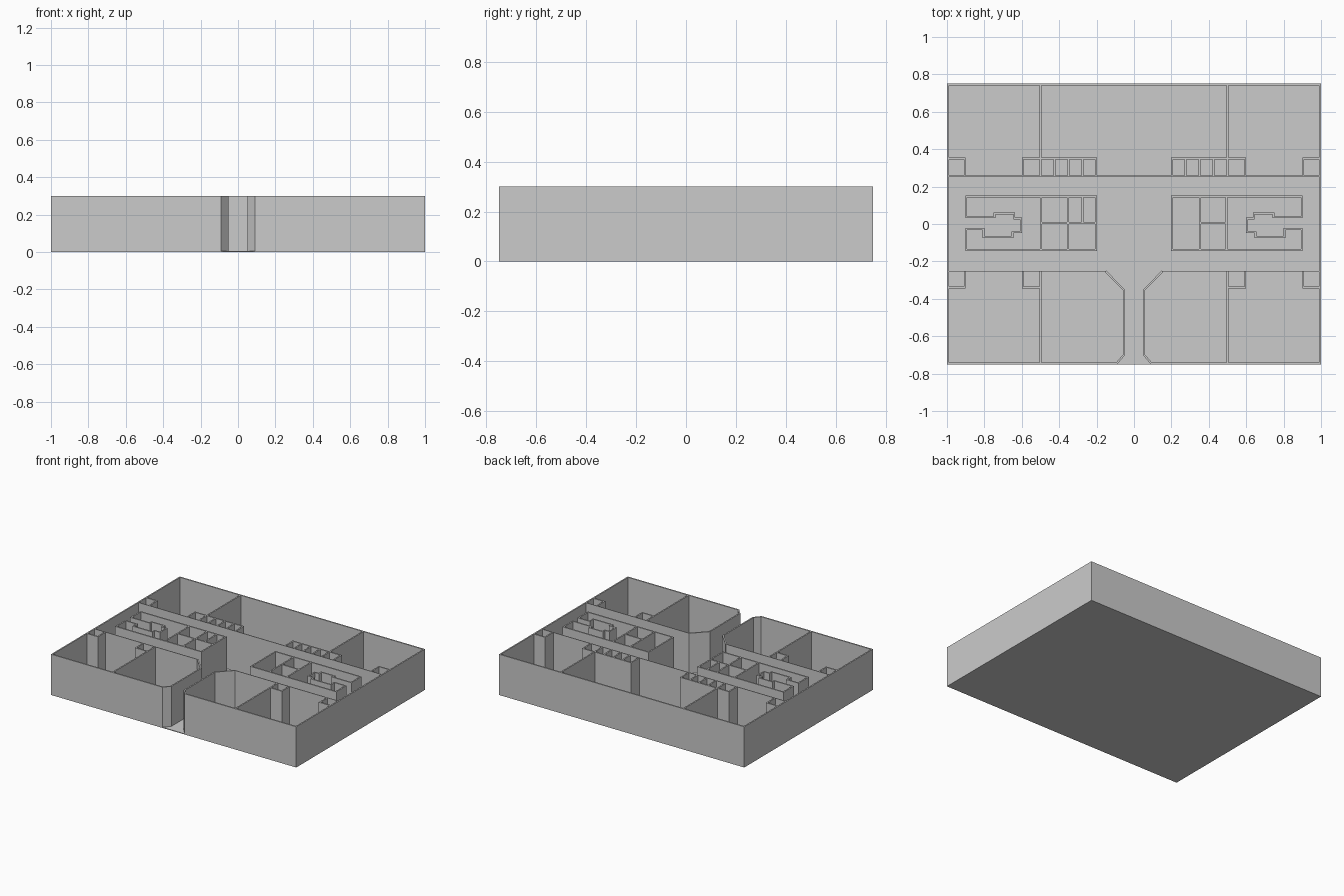
import bpy, bmesh
from mathutils import Vector

cube = bpy.data.objects.get("Cube")
if cube:
    bpy.data.objects.remove(cube, do_unlink=True)

HEIGHT, FLOOR, THICK, THIN = 0.3, 0.005, 0.01, 0.005

grey = bpy.data.materials.new("plain_grey")
grey.use_nodes = True
colour = (0.6, 0.6, 0.6, 1)
grey.diffuse_color = colour
grey.node_tree.nodes["Principled BSDF"].inputs["Base Color"].default_value = colour


def ribbon(bm, points, width, closed=False):
    """Raise a mitred wall along a plan path."""
    pts = [Vector(p) for p in points]
    n = len(pts)
    sides = []
    for i, p in enumerate(pts):
        into = p - pts[i - 1] if closed or i > 0 else pts[1] - p
        out = pts[(i + 1) % n] - p if closed or i < n - 1 else into
        a, b = into.normalized(), out.normalized()
        na, nb = Vector((-a.y, a.x)), Vector((-b.y, b.x))
        offset = (na + nb) * (width / 2 / (1 + na.dot(nb)))
        sides.append([bm.verts.new((q.x, q.y, z)) for z in (0, HEIGHT)
                      for q in (p + offset, p - offset)])
    for i in range(n if closed else n - 1):
        a, b = sides[i], sides[(i + 1) % n]
        for j, k in ((0, 1), (1, 3), (3, 2), (2, 0)):
            bm.faces.new((a[j], a[k], b[k], b[j]))
    if not closed:
        for s in (sides[0], sides[-1]):
            bm.faces.new((s[0], s[1], s[3], s[2]))


def finish(name, bm, mirrored=False):
    bmesh.ops.recalc_face_normals(bm, faces=bm.faces)
    mesh = bpy.data.meshes.new(name)
    bm.to_mesh(mesh)
    bm.free()
    mesh.materials.append(grey)
    obj = bpy.data.objects.new(name, mesh)
    bpy.context.collection.objects.link(obj)
    if mirrored:
        obj.modifiers.new("mirror", "MIRROR")
    return obj


def walls(name, paths, width=THICK, closed=False, mirrored=True):
    bm = bmesh.new()
    for path in paths:
        ribbon(bm, path, width, closed)
    return finish(name, bm, mirrored)


# Floor plate
bm = bmesh.new()
bmesh.ops.create_cube(bm, size=1)
bmesh.ops.scale(bm, vec=(2, 1.5, FLOOR), verts=bm.verts)
bmesh.ops.translate(bm, vec=(0, 0, FLOOR / 2), verts=bm.verts)
finish("floor", bm)

# Outer shell and the angled entrance passage
walls("outer_wall", [[(0, 0.745), (-0.995, 0.745), (-0.995, -0.745), (-0.093, -0.745),
                      (-0.055, -0.702), (-0.055, -0.352), (-0.152, -0.2525)]])

# Long corridor walls
walls("back_corridor_wall", [[(0, 0.2575), (-0.995, 0.2575)]], THIN)
walls("front_corridor_wall", [[(-0.15, -0.2525), (-0.995, -0.2525)]], THIN)

# Walls between the large rooms
walls("room_divider", [[(-0.5, y0), (-0.5, y1)] for y0, y1 in ((0.26, 0.745), (-0.745, -0.25))])

# Closets against the corridor walls
walls("corner_closet", [[(-0.995, y), (-0.905, y), (-0.905, end)]
                        for y, end in ((0.35, 0.257), (-0.34, -0.252))])
walls("front_closet", [[(-0.5, -0.34), (-0.595, -0.34), (-0.595, -0.252)]])
walls("stall_row", [[(-0.595, 0.257), (-0.595, 0.35), (-0.203, 0.35), (-0.203, 0.257)]]
      + [[(x, 0.257), (x, 0.35)] for x in (-0.5, -0.425, -0.35, -0.275)])

# Central blocks, each with a stepped lobby cut into its outer end
walls("central_block", [[(-0.203, 0.147), (-0.897, 0.147), (-0.897, 0.036), (-0.745, 0.036),
                         (-0.745, 0.057), (-0.64, 0.057), (-0.64, 0.03), (-0.605, 0.03),
                         (-0.605, -0.044), (-0.65, -0.044), (-0.65, -0.069), (-0.805, -0.069),
                         (-0.805, -0.027), (-0.897, -0.027), (-0.897, -0.139),
                         (-0.203, -0.139)]], closed=True)

# Partitions inside each central block
walls("right_partitions", [[(x, 0.147), (x, -0.139)] for x in (-0.498, -0.352)]
      + [[(-0.275, 0.147), (-0.275, 0.005)], [(-0.498, 0.005), (-0.203, 0.005)]],
      THICK, mirrored=False)
walls("left_partitions", [[(x, 0.147), (x, -0.139)] for x in (0.352, 0.495)]
      + [[(0.352, 0.005), (0.495, 0.005)]], THICK, mirrored=False)
